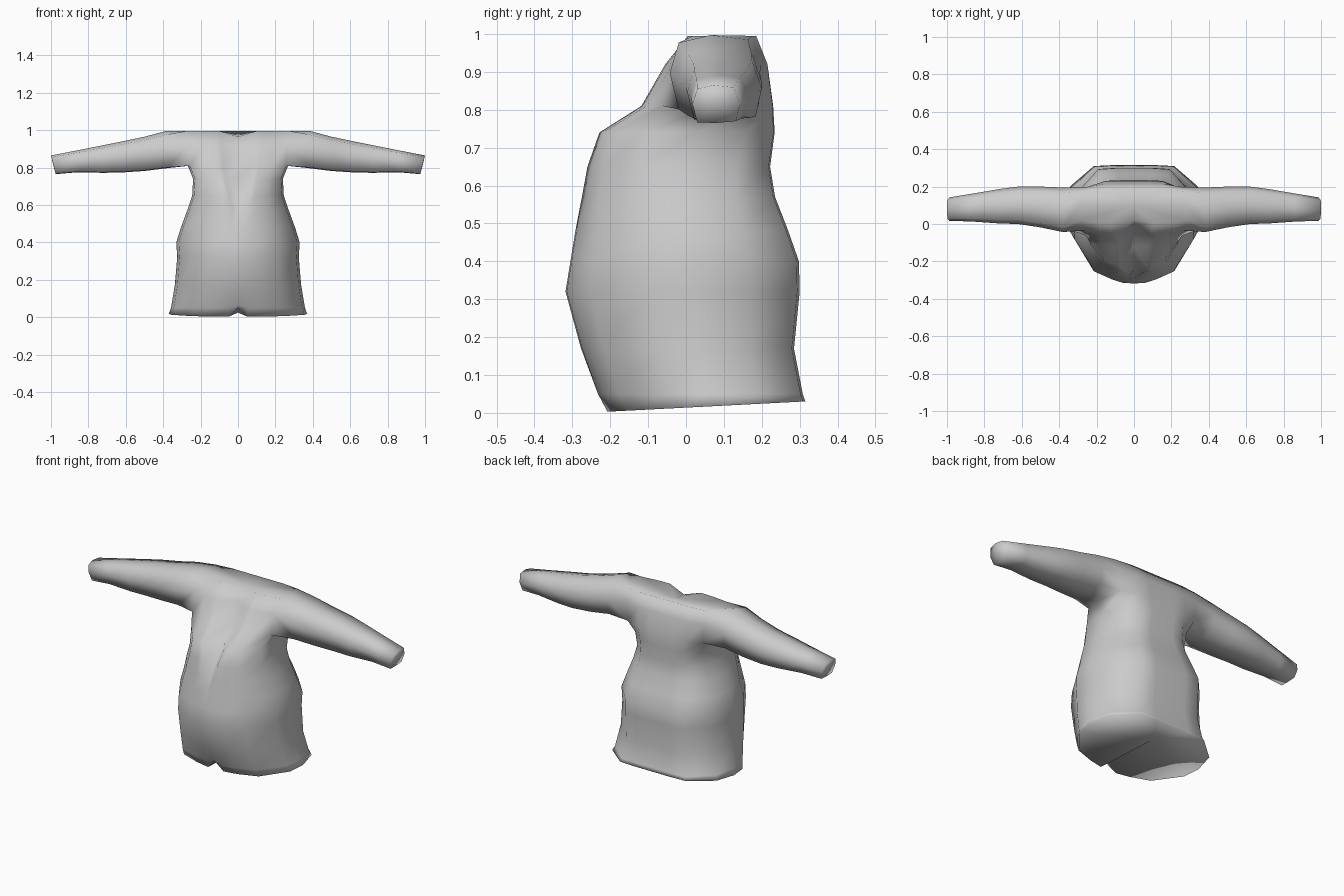
import bpy, bmesh

if "Cube" in bpy.data.objects:
    bpy.data.objects.remove(bpy.data.objects["Cube"])

cloth = bpy.data.materials.new("grey_cloth")
cloth.diffuse_color = (0.6, 0.6, 0.6, 1)
cloth.use_nodes = True
cloth.node_tree.nodes["Principled BSDF"].inputs["Base Color"].default_value = cloth.diffuse_color

# Half outline from front centre to back centre: width factor, depth factor
# for the rounded skirt, depth factor for the boxier shoulders
HALF = [(0, -1, -1), (.15, -.99, -1), (.36, -.93, -1), (.66, -.79, -.97),
        (.96, -.27, -.85), (1, .1, .1), (.92, .57, .88), (.58, .98, 1),
        (.3, 1, 1), (0, 1, 1)]
N = 18

# Height, half width, front, back, boxiness, ridge x, chest crease, centre lift
TORSO = [(.003, .37, -.21, .315, 0, .05, 0, .045),
         (.05, .358, -.235, .308, 0, .05, 0, .015),
         (.17, .338, -.277, .285, 0, .06, 0, 0),
         (.32, .325, -.318, .30, 0, .06, 0, 0),
         (.40, .33, -.305, .298, 0, .05, 0, 0),
         (.48, .305, -.292, .27, 0, .03, 0, 0),
         (.57, .272, -.277, .235, .1, .028, .03, 0),
         (.65, .245, -.262, .222, .2, .048, .07, 0),
         (.74, .24, -.23, .234, .35, .07, .11, 0),
         (.81, .268, -.118, .23, .7, .08, .07, 0),
         (.92, .272, -.055, .215, 1, .09, .055, 0),
         (.995, .29, .005, .185, 1, .10, .015, -.03)]

# Sleeve: distance out, bottom, top, front, back, cuff slant
SLEEVE = [(.38, .797, .997, -.043, .195, 0), (.50, .782, .965, -.018, .20, 0),
          (.62, .774, .94, 0, .20, 0), (.72, .772, .92, .003, .187, 0),
          (.86, .775, .892, .013, .163, 0), (1, .765, .865, .017, .142, .025)]
SECTION = [(.1, .02), (.5, 0), (.92, .05), (1, .5),
           (.87, .94), (.45, 1), (.1, .9), (0, .5)]

bm = bmesh.new()


def torso_ring(z, w, yf, yb, box, ridge, crease, lift):
    mid, d = (yf + yb) / 2, (yb - yf) / 2
    half = []
    for i, (f, g0, g1) in enumerate(HALF):
        y = mid + d * (g0 + (g1 - g0) * box)
        x = ridge if i == 1 else w * f
        if i == 2:
            x = max(x, ridge + .03)
        zz = z + (.027 * (y + .21) / .52 if z < .04 else 0)
        if i == 0:
            y, zz = y + crease, zz + lift
        half.append((x, y, zz))
    return [bm.verts.new(p) for p in
            half + [(-x, y, z) for x, y, z in half[-2:0:-1]]]


def skin(a, b):
    n = len(a)
    for i in range(n):
        j = (i + 1) % n
        bm.faces.new((a[i], a[j], b[j], b[i]))


def fan(ring, apex):
    c = bm.verts.new(apex)
    for i in range(len(ring)):
        bm.faces.new((ring[i], ring[(i + 1) % len(ring)], c))


# Torso, with the underside crease and the neck dip
rows = [torso_ring(*r) for r in TORSO]
for a, b in zip(rows, rows[1:]):
    skin(a, b)
fan(rows[0], (0, .17, .025))
fan(rows[-1], (0, .10, .975))

# Open an armhole on each side and grow a sleeve from its rim
lo, mi, hi = rows[-3:]
for s in (1, -1):
    c = [i if s > 0 else N - i for i in (4, 5, 6)]
    rim = [lo[c[0]], lo[c[1]], lo[c[2]], mi[c[2]],
           hi[c[2]], hi[c[1]], hi[c[0]], mi[c[0]]]
    bm.verts.remove(mi[c[1]])
    for x, z0, z1, y0, y1, slant in SLEEVE:
        ring = [bm.verts.new((s * (x - slant * (1 - b)),
                              y0 + (y1 - y0) * a, z0 + (z1 - z0) * b))
                for a, b in SECTION]
        skin(rim, ring)
        rim = ring
    fan(rim, (s * .988, .08, .815))

bmesh.ops.recalc_face_normals(bm, faces=bm.faces)
me = bpy.data.meshes.new("tunic")
bm.to_mesh(me)
bm.free()
me.materials.append(cloth)
tunic = bpy.data.objects.new("tunic", me)
bpy.context.collection.objects.link(tunic)
for p in me.polygons:
    p.use_smooth = True
